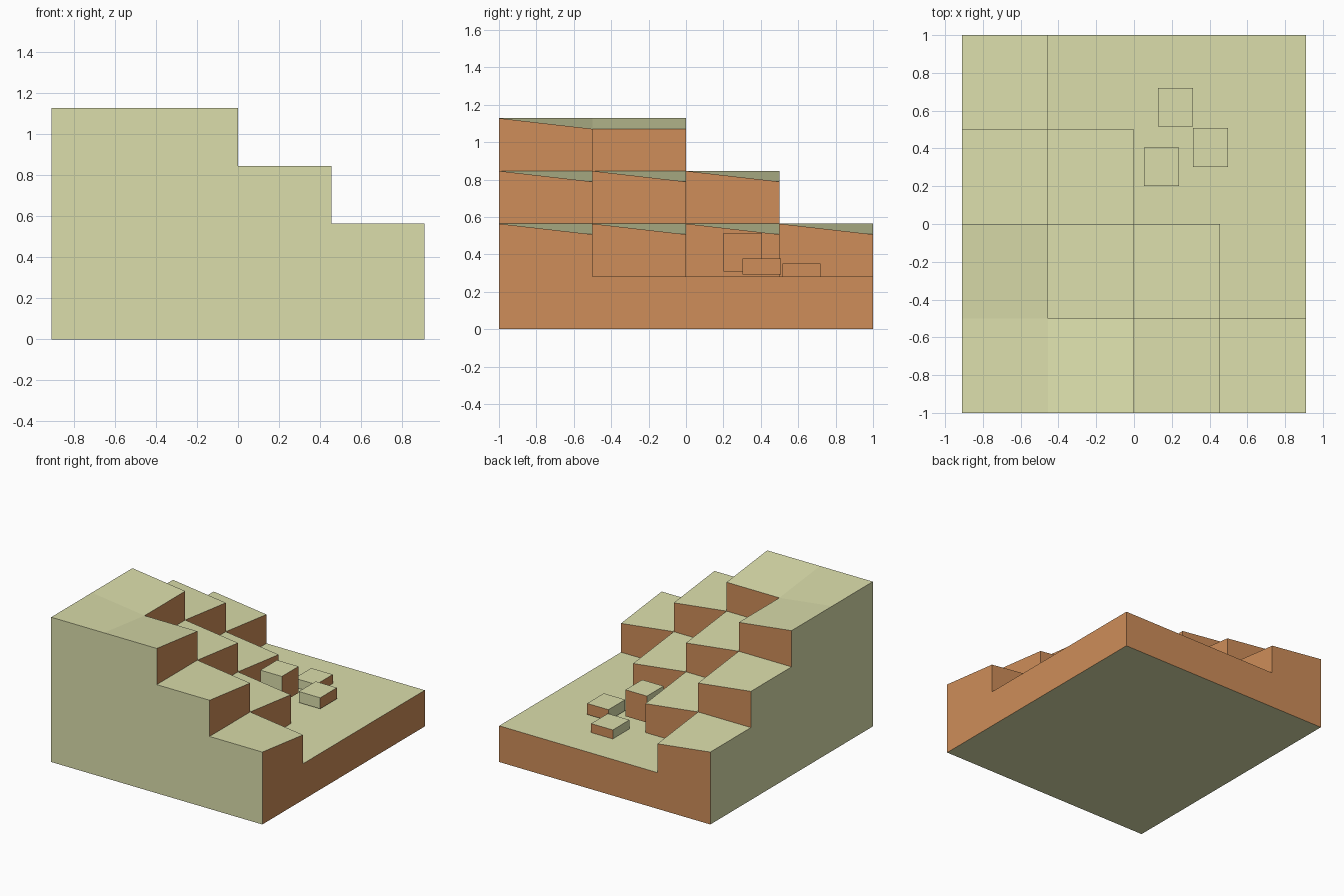
import bpy, bmesh

if "Cube" in bpy.data.objects:
    bpy.data.objects.remove(bpy.data.objects["Cube"])

CX, CY, H, DIP = 0.455, 0.5, 0.282, 0.057   # cell size, layer height, corner dip
LIMITS = [6, 3, 2, 1]                       # layer k fills 4x4 cells with i + j <= limit


def material(name, rgb):
    m = bpy.data.materials.new(name)
    m.diffuse_color = (*rgb, 1)
    m.use_nodes = True
    m.node_tree.nodes["Principled BSDF"].inputs["Base Color"].default_value = m.diffuse_color
    return m


grass = material("pale_green", (0.71, 0.73, 0.41))
earth = material("earth_orange", (0.62, 0.27, 0.10))


def finish(bm, name):
    # right and back walls are earth, everything else is green
    bmesh.ops.remove_doubles(bm, verts=bm.verts, dist=1e-5)
    bm.normal_update()
    for f in bm.faces:
        f.material_index = int(f.normal.x > 0.7 or f.normal.y > 0.7)
        f.smooth = False
    mesh = bpy.data.meshes.new(name)
    bm.to_mesh(mesh)
    bm.free()
    mesh.materials.append(grass)
    mesh.materials.append(earth)
    bpy.context.collection.objects.link(bpy.data.objects.new(name, mesh))


def layer(k, name):
    limit = LIMITS[k]
    above = LIMITS[k + 1] if k < 3 else -1
    cells = {(i, j) for i in range(4) for j in range(4) if i + j <= limit}
    # outer corners of every step dip downwards
    low = {(i + 1, j + 1) for i, j in cells if i + j == limit} if k else set()
    if k == 3:
        low.add((1, 1))
    bm = bmesh.new()

    def point(c, top):
        z = (k + 1) * H - (DIP if c in low else 0) if top else k * H
        return bm.verts.new(((c[0] - 2) * CX, (c[1] - 2) * CY, z))

    for i, j in sorted(cells):
        ring = [(i, j), (i + 1, j), (i + 1, j + 1), (i, j + 1)]
        if i + j > above:
            bm.faces.new([point(c, True) for c in ring])
        if k == 0:
            bm.faces.new([point(c, False) for c in reversed(ring)])
        sides = [(0, -1), (1, 0), (0, 1), (-1, 0)]
        for n, (dx, dy) in enumerate(sides):
            if (i + dx, j + dy) not in cells:
                a, b = ring[n], ring[(n + 1) % 4]
                bm.faces.new([point(a, False), point(b, False),
                              point(b, True), point(a, True)])
    finish(bm, name)


def rock(name, lo, hi):
    bm = bmesh.new()
    bmesh.ops.create_cube(bm, size=1)
    for v in bm.verts:
        v.co = [(a + b) / 2 + c * (b - a) for a, b, c in zip(lo, hi, v.co)]
    finish(bm, name)


# Ground slab and stepped terraces
for k, name in enumerate(["ground_slab", "lower_terrace", "middle_terrace", "upper_terrace"]):
    layer(k, name)

# Loose boulders on the ground
rock("flat_boulder", (0.127, 0.515, 0.282), (0.313, 0.72, 0.352))
rock("side_boulder", (0.313, 0.302, 0.293), (0.497, 0.508, 0.379))
rock("tall_boulder", (0.053, 0.20, 0.309), (0.238, 0.405, 0.515))
